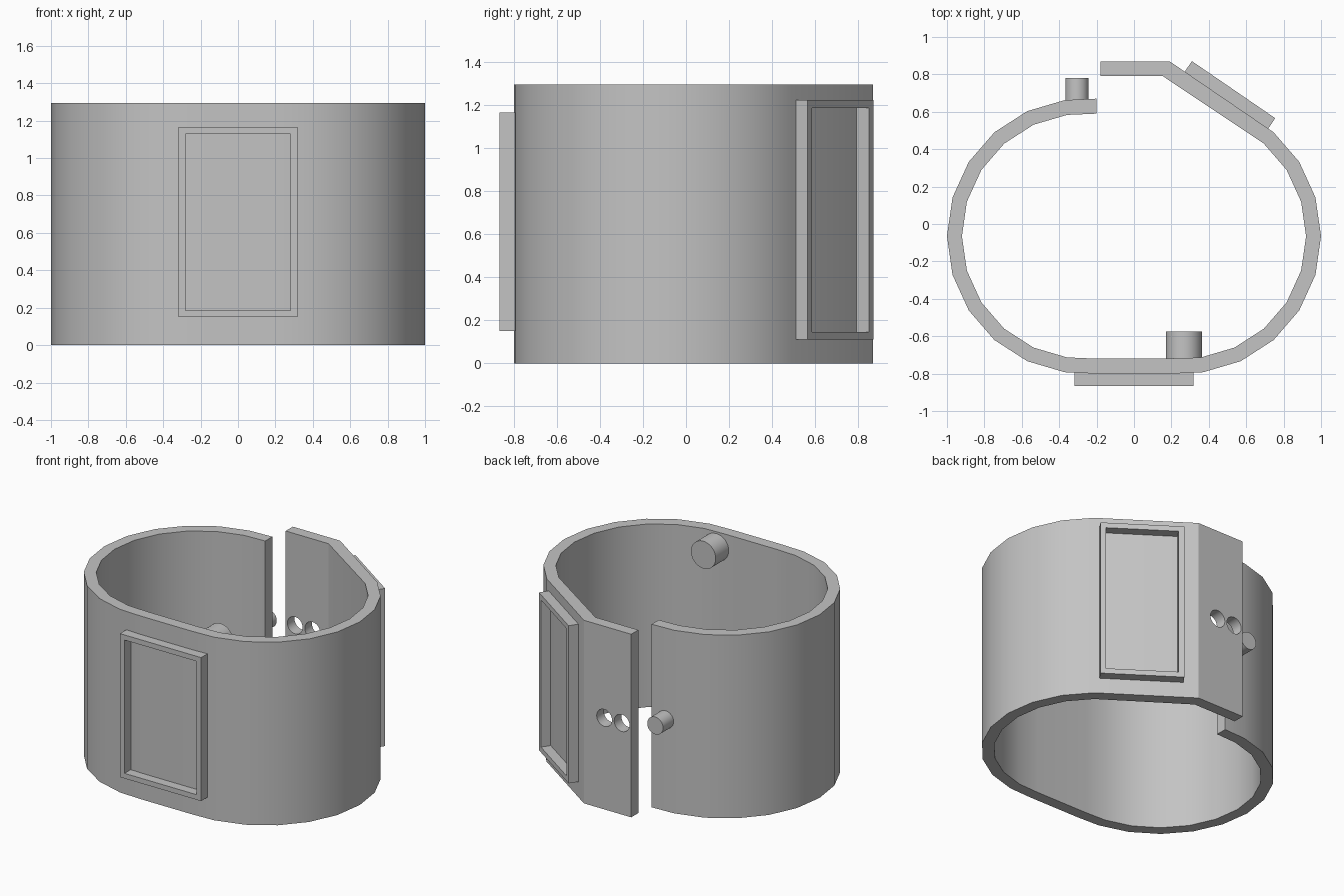
import bpy, bmesh
from math import sin, cos, pi, radians, atan2
from mathutils import Matrix, Vector

if "Cube" in bpy.data.objects:
    bpy.data.objects.remove(bpy.data.objects["Cube"], do_unlink=True)

HEIGHT = 1.295
CX, CY = 0.265, -0.065      # centres of the two rounded sides
OUTER, INNER = 0.735, 0.655

grey = bpy.data.materials.new("plain grey")
grey.use_nodes = True
colour = (0.55, 0.55, 0.55, 1)
grey.diffuse_color = colour
grey.node_tree.nodes["Principled BSDF"].inputs["Base Color"].default_value = colour


def finish(name, bm):
    bmesh.ops.recalc_face_normals(bm, faces=bm.faces)
    mesh = bpy.data.meshes.new(name)
    bm.to_mesh(mesh)
    bm.free()
    mesh.materials.append(grey)
    obj = bpy.data.objects.new(name, mesh)
    bpy.context.collection.objects.link(obj)
    return obj


def activate(obj):
    bpy.ops.object.select_all(action='DESELECT')
    obj.select_set(True)
    bpy.context.view_layer.objects.active = obj


def smooth(obj):
    activate(obj)
    bpy.ops.object.shade_smooth_by_angle(angle=radians(25))


def wall_path(r, flap):
    """Open path of one wall face: back end, round the front, to the flap."""
    step = pi / 11
    left = [(-CX - r * cos(k * step), CY + r * sin(k * step)) for k in range(5, -6, -1)]
    right = [(CX + r * cos(k * step), CY + r * sin(k * step)) for k in range(-5, 4)]
    front = [(-0.2, CY - r), (0.2, CY - r)]
    return [(-0.2, CY + r)] + left + front + right + flap


def cylinder(name, radius, x, z, y0, y1, sides=32):
    bm = bmesh.new()
    place = Matrix.Translation((x, (y0 + y1) / 2, z)) @ Matrix.Rotation(pi / 2, 4, 'X')
    bmesh.ops.create_cone(bm, cap_ends=True, segments=sides, radius1=radius,
                          radius2=radius, depth=abs(y1 - y0), matrix=place)
    return finish(name, bm)


def frame(name, centre, normal, width, height, rim, depth):
    """Raised rectangular border standing on the band."""
    bm = bmesh.new()
    rings = []
    for inset, out in ((0, -0.01), (0, depth), (rim, depth), (rim, -0.01)):
        w, h = width / 2 - inset, height / 2 - inset
        rings.append([bm.verts.new((sx * w, -out, sz * h))
                      for sx, sz in ((-1, -1), (1, -1), (1, 1), (-1, 1))])
    for a, b in zip(rings, rings[1:] + rings[:1]):
        for i in range(4):
            j = (i + 1) % 4
            bm.faces.new((a[i], a[j], b[j], b[i]))
    turn = atan2(normal[1], normal[0]) + pi / 2
    bm.transform(Matrix.Translation(centre) @ Matrix.Rotation(turn, 4, 'Z'))
    return finish(name, bm)


# Band: wall with two paths joined across its thickness
outer = wall_path(OUTER, [(0.19, 0.87), (-0.18, 0.87)])
inner = wall_path(INNER, [(0.155, 0.79), (-0.18, 0.79)])
bm = bmesh.new()
sections = []
for o, i in zip(outer, inner):
    sections.append([bm.verts.new((*p, z)) for p, z in
                     ((o, 0), (o, HEIGHT), (i, HEIGHT), (i, 0))])
for a, b in zip(sections, sections[1:]):
    for k in range(4):
        n = (k + 1) % 4
        bm.faces.new((a[k], a[n], b[n], b[k]))
bm.faces.new(sections[0])
bm.faces.new(sections[-1])
band = finish("band", bm)

# Two clasp holes through the flap
for x in (-0.107, 0.03):
    cutter = cylinder("hole_cutter", 0.06, x, HEIGHT / 2, 0.7, 1.0)
    cutter.hide_render = True
    mod = band.modifiers.new("hole", 'BOOLEAN')
    mod.operation = 'DIFFERENCE'
    mod.solver = 'EXACT'
    mod.object = cutter
    activate(band)
    bpy.ops.object.modifier_apply(modifier=mod.name)
    bpy.data.objects.remove(cutter, do_unlink=True)
smooth(band)

# Clasp peg behind the band end, and the larger stud inside the front wall
smooth(cylinder("clasp_peg", 0.062, -0.305, HEIGHT / 2, 0.64, 0.78))
smooth(cylinder("inner_stud", 0.097, 0.267, 1.185, -0.74, -0.575))

# Raised frames on the front and on the slanted back panel
frame("front_frame", Vector((0, CY - OUTER, 0.6575)), (0, -1), 0.635, 1.015, 0.036, 0.066)
frame("back_frame", Vector((0.494, 0.662, 0.667)), (0.565, 0.825), 0.54, 1.115, 0.037, 0.068)
